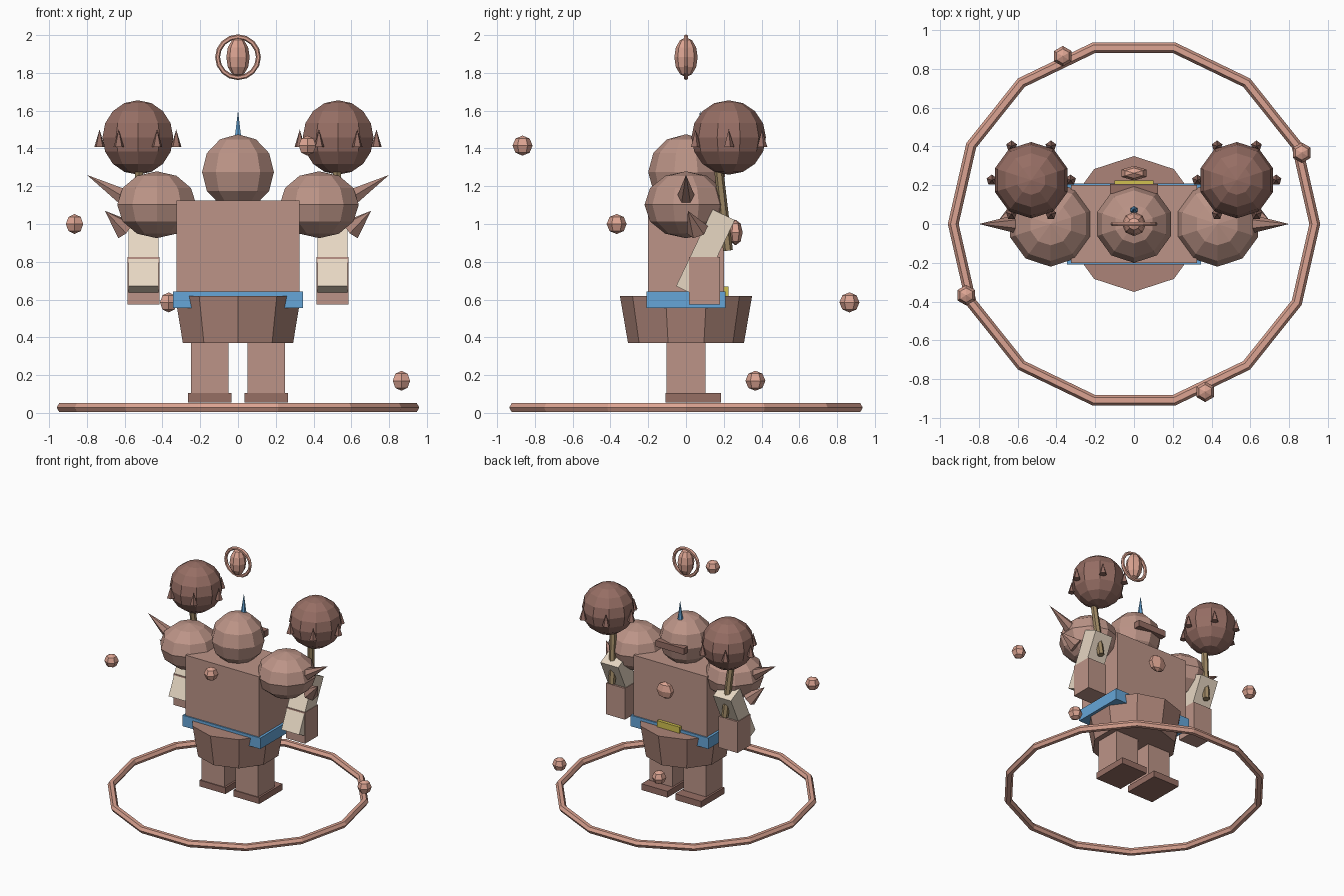
import bpy, bmesh, math
from mathutils import Vector, Matrix

cube = bpy.data.objects.get("Cube")
if cube:
    bpy.data.objects.remove(cube, do_unlink=True)


def material(name, r, g, b):
    # sRGB bytes to linear
    lin = [((c / 255 + 0.055) / 1.055) ** 2.4 for c in (r, g, b)] + [1.0]
    m = bpy.data.materials.new(name)
    m.use_nodes = True
    m.diffuse_color = lin
    m.node_tree.nodes["Principled BSDF"].inputs["Base Color"].default_value = lin
    return m


SKIN = material("skin", 188, 148, 135)
HIDE = material("hide_brown", 172, 132, 120)
DARK = material("dark_brown", 150, 110, 100)
SALMON = material("salmon", 220, 164, 146)
BLUE = material("blue", 102, 166, 216)
YELLOW = material("yellow", 208, 192, 80)
CREAM = material("cream", 234, 218, 197)
WOOD = material("wood", 158, 136, 100)


def finish(name, bm, mat, matrix=Matrix()):
    me = bpy.data.meshes.new(name)
    bmesh.ops.transform(bm, matrix=matrix, verts=bm.verts)
    bm.to_mesh(me)
    bm.free()
    me.materials.append(mat)
    ob = bpy.data.objects.new(name, me)
    bpy.context.collection.objects.link(ob)
    return ob


def box(name, centre, size, mat, tilt=0.0):
    bm = bmesh.new()
    bmesh.ops.create_cube(bm, size=1)
    return finish(name, bm, mat, Matrix.Translation(centre)
                  @ Matrix.Rotation(tilt, 4, 'X') @ Matrix.Diagonal((*size, 1)))


def ball(name, centre, radii, mat, segments=10, rings=6):
    bm = bmesh.new()
    bmesh.ops.create_uvsphere(bm, u_segments=segments, v_segments=rings, radius=1)
    return finish(name, bm, mat, Matrix.Translation(centre) @ Matrix.Diagonal((*radii, 1)))


def cone(name, start, end, r1, r2, mat, sides=6):
    a, b = Vector(start), Vector(end)
    d = b - a
    bm = bmesh.new()
    bmesh.ops.create_cone(bm, cap_ends=True, segments=sides, radius1=r1,
                          radius2=r2, depth=d.length)
    turn = Vector((0, 0, 1)).rotation_difference(d).to_matrix().to_4x4()
    return finish(name, bm, mat, Matrix.Translation((a + b) / 2) @ turn)


def torus(name, centre, major, minor, segments, mat, rot=(0, 0, 0)):
    bpy.ops.mesh.primitive_torus_add(location=centre, rotation=rot, major_radius=major,
                                     minor_radius=minor, major_segments=segments,
                                     minor_segments=6)
    ob = bpy.context.object
    ob.name = name
    ob.data.materials.append(mat)


# Ground ring, floating halo and orbs
torus("ground_ring", (0, 0, 0.028), 0.932, 0.028, 14, SALMON)
torus("halo_ring", (0, 0, 1.883), 0.108, 0.013, 16, SALMON, (math.pi / 2, 0, 0))
ball("halo_gem", (0, 0, 1.883), (0.062, 0.062, 0.105), SALMON, 8, 6)
for i, z in enumerate((0.17, 0.585, 1.0, 1.415)):
    a = math.radians(23 + 90 * i)
    ball(f"orb_{i + 1}", (0.94 * math.cos(a), 0.94 * math.sin(a), z),
         (0.053,) * 3, SALMON, 6, 4)

# Body
box("torso", (0, 0, 0.85), (0.65, 0.4, 0.55), SKIN)
cone("skirt", (0, 0, 0.37), (0, 0, 0.62), 0.307, 0.35, HIDE, 10)
box("belt", (0, 0, 0.598), (0.69, 0.42, 0.088), BLUE)
box("buckle", (0, 0.2, 0.605), (0.2, 0.05, 0.13), YELLOW)
ball("chest_gem", (0, 0.262, 0.955), (0.075, 0.038, 0.068), SALMON, 6, 4)

# Head
ball("head", (0, 0, 1.275), (0.2, 0.2, 0.2), SKIN)
box("brow", (0, 0.182, 1.275), (0.25, 0.05, 0.05), DARK)
cone("crest", (0, 0.07, 1.42), (0, 0.075, 1.6), 0.025, 0, BLUE)

# Limbs, armour and maces on both sides
for side, s in (("left", 1), ("right", -1)):
    box(f"{side}_leg", (s * 0.15, 0, 0.25), (0.2, 0.205, 0.3), SKIN)
    box(f"{side}_boot", (s * 0.15, 0.038, 0.079), (0.23, 0.295, 0.05), DARK)
    ball(f"{side}_shoulder", (s * 0.43, 0, 1.102), (0.22, 0.22, 0.177), SKIN)
    cone(f"{side}_shoulder_spike", (s * 0.6, 0, 1.14), (s * 0.8, 0, 1.26),
         0.05, 0, HIDE)
    cone(f"{side}_lower_spike", (s * 0.6, 0.06, 0.97), (s * 0.705, 0.01, 1.07),
         0.06, 0, HIDE)
    box(f"{side}_upper_arm", (s * 0.5, 0.103, 0.846), (0.158, 0.13, 0.45), CREAM,
        math.radians(-25.5))
    box(f"{side}_forearm", (s * 0.5, 0.098, 0.7), (0.168, 0.165, 0.25), SKIN)
    cone(f"{side}_mace_handle", (s * 0.5, 0.222, 0.86), (s * 0.53, 0.165, 1.36),
         0.026, 0.024, WOOD)
    centre = Vector((s * 0.53, 0.226, 1.458))
    ball(f"{side}_mace_head", centre, (0.197,) * 3, DARK, 10, 8)
    for i in range(6):
        a = i * math.pi / 3
        p = centre + Vector((math.cos(a), math.sin(a), 0)) * 0.203
        cone(f"{side}_mace_spike_{i + 1}", p - Vector((0, 0, 0.05)),
             p + Vector((0, 0, 0.042)), 0.029, 0, DARK, 5)
